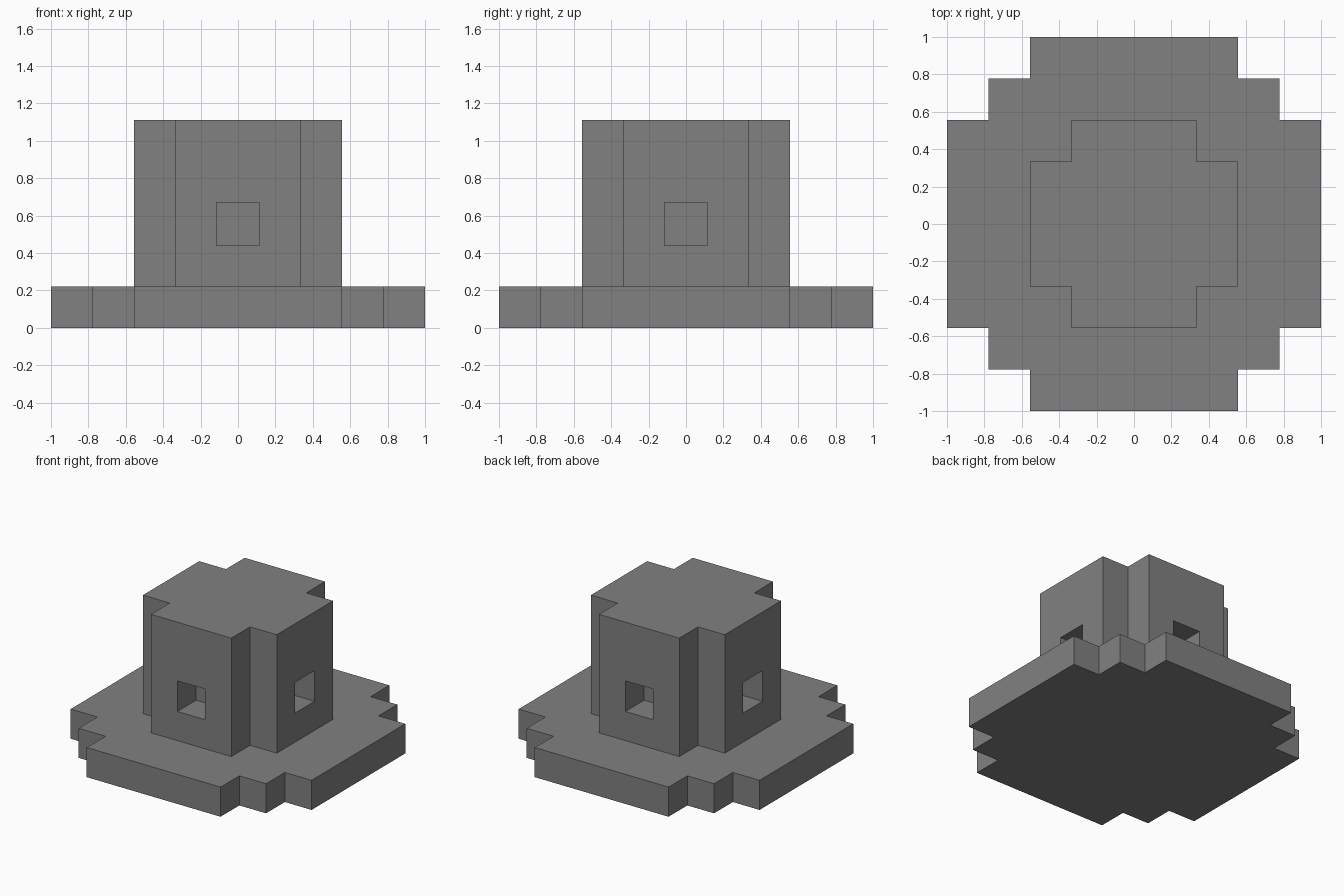
import bpy
import bmesh
from mathutils import Matrix

if "Cube" in bpy.data.objects:
    bpy.data.objects.remove(bpy.data.objects["Cube"], do_unlink=True)

U = 2 / 9  # block size

grey = bpy.data.materials.new("stone_grey")
grey.use_nodes = True
colour = (0.22, 0.22, 0.22, 1)
grey.diffuse_color = colour
grey.node_tree.nodes["Principled BSDF"].inputs["Base Color"].default_value = colour


def finish(name, bm):
    bmesh.ops.recalc_face_normals(bm, faces=bm.faces)
    mesh = bpy.data.meshes.new(name)
    bm.to_mesh(mesh)
    bm.free()
    mesh.materials.append(grey)
    obj = bpy.data.objects.new(name, mesh)
    bpy.context.collection.objects.link(obj)
    return obj


def stepped_slab(name, corner, z0, z1):
    """Extrude a plan whose stepped corner is repeated by quarter turns."""
    outline = []
    pts = [(x * U, y * U) for x, y in corner]
    for _ in range(4):
        outline += pts
        pts = [(-y, x) for x, y in pts]
    bm = bmesh.new()
    face = bm.faces.new([bm.verts.new((x, y, z0)) for x, y in outline])
    new = bmesh.ops.extrude_face_region(bm, geom=[face])["geom"]
    top = [v for v in new if isinstance(v, bmesh.types.BMVert)]
    bmesh.ops.translate(bm, verts=top, vec=(0, 0, z1 - z0))
    return finish(name, bm)


# Wide base and tower, each with stepped corners
stepped_slab("base", [(4.5, 2.5), (3.5, 2.5), (3.5, 3.5), (2.5, 3.5), (2.5, 4.5)], 0, U)
tower = stepped_slab("tower", [(2.5, 1.5), (1.5, 1.5), (1.5, 2.5)], U, 5 * U)

# Square window recesses, one on each side
bm = bmesh.new()
for i in range(4):
    mat = (Matrix.Rotation(i * 1.5707963, 4, "Z")
           @ Matrix.Translation((0, -2.5 * U, 2.5 * U))
           @ Matrix.Diagonal((0.23, 2 * U, 0.23, 1)))
    bmesh.ops.create_cube(bm, size=1, matrix=mat)
cutter = finish("window_cutter", bm)
cutter.hide_render = True

cut = tower.modifiers.new("windows", "BOOLEAN")
cut.operation = "DIFFERENCE"
cut.solver = "EXACT"
cut.object = cutter
bpy.context.view_layer.objects.active = tower
bpy.ops.object.modifier_apply(modifier=cut.name)
bpy.data.objects.remove(cutter, do_unlink=True)
